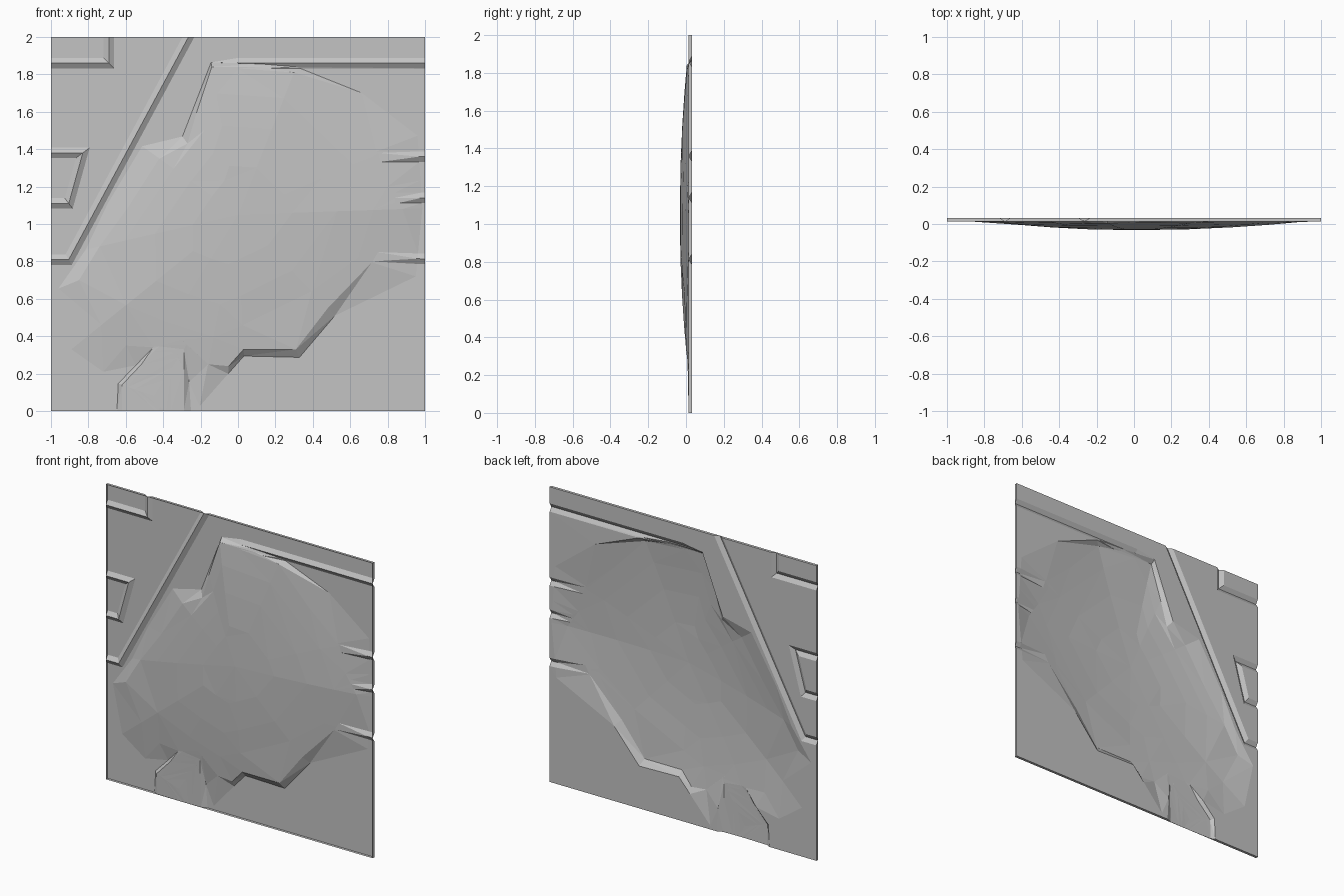
import bpy, bmesh, math
from mathutils import Vector
from mathutils.geometry import delaunay_2d_cdt

if "Cube" in bpy.data.objects:
    bpy.data.objects.remove(bpy.data.objects["Cube"])

BASE, CREST = 0.032, 0.014     # sheet level and raised seam level (y)
HALF = 0.028                   # half width of a seam

# raised seams: crest lines in (x, z)
SEAMS = [
    [(-1.1, 1.86), (-0.69, 1.86), (-0.69, 2.1)],
    [(-1.1, 1.38), (-0.83, 1.38), (-0.905, 1.11), (-1.1, 1.11)],
    [(-1.1, 0.81), (-0.905, 0.81), (-0.211, 2.1)],
    [(0.0, 1.86), (1.1, 1.86)],
    [(0.72, 1.36), (1.1, 1.36)],
    [(0.84, 1.14), (1.1, 1.14)],
    [(0.65, 0.825), (1.1, 0.81)],
]

# rock mounds: centre, top y, rim spokes (x, z, rim y, foot scale)
MOUNDS = [
    ((0.0, 1.05), -0.033, [
        (-0.14, 1.84, 0.004, 1.03), (0.12, 1.84, 0.010, 1.02), (0.30, 1.81, 0.005, 1.04),
        (0.53, 1.57, 0.008, 1.25), (0.75, 1.38, 0.014, 1.28), (0.80, 1.20, 0.008, 1.22),
        (0.88, 1.08, 0.010, 1.12), (0.72, 0.80, 0.010, 1.32), (0.48, 0.55, 0.003, 1.08),
        (0.31, 0.33, 0.001, 1.06), (0.03, 0.33, 0.001, 1.05), (-0.05, 0.24, 0.012, 1.05),
        (-0.16, 0.25, 0.010, 1.28), (-0.30, 0.38, 0.001, 1.10), (-0.44, 0.34, 0.008, 1.12),
        (-0.60, 0.35, 0.016, 1.20), (-0.73, 0.46, 0.008, 1.22), (-0.85, 0.70, 0.012, 1.13),
        (-0.74, 0.88, 0.012, 1.10), (-0.58, 1.10, 0.008, 1.20), (-0.42, 1.35, 0.005, 1.22),
        (-0.27, 1.43, 0.003, 1.10), (-0.22, 1.60, 0.003, 1.06)]),
    ((-0.45, 0.08), 0.012, [
        (-0.62, 0.14, 0.014, 1.12), (-0.45, 0.32, 0.008, 1.1), (-0.29, 0.33, 0.006, 1.1),
        (-0.29, 0.0, 0.016, 1.25), (-0.35, -0.1, 0.02, 1.2), (-0.62, -0.1, 0.02, 1.2)]),
]


def mound_y(p, mound):
    """Depth of a mound at p, blended between its two nearest spokes."""
    c, top, spokes = mound
    c = Vector(c)
    q = p - c
    if q.length < 1e-6:
        return top
    for i, s in enumerate(spokes):
        n = spokes[(i + 1) % len(spokes)]
        u, v = Vector(s[:2]) - c, Vector(n[:2]) - c
        det = u.x * v.y - u.y * v.x
        a = (q.x * v.y - q.y * v.x) / det
        b = (u.x * q.y - u.y * q.x) / det
        if a >= -1e-5 and b >= -1e-5:
            t = a + b
            w = b / t
            e = s[2] + (n[2] - s[2]) * w
            f = s[3] + (n[3] - s[3]) * w
            if t <= 1:
                return e + (top - e) * (1 - t * t)
            return e + (BASE - e) * min(1, (t - 1) / (f - 1))
    return BASE


def seam_y(p, line):
    """Depth of a raised seam at p."""
    d = 9.0
    for a, b in zip(line, line[1:]):
        a, b = Vector(a), Vector(b)
        k = max(0, min(1, (p - a).dot(b - a) / (b - a).length_squared))
        d = min(d, (p - a - (b - a) * k).length)
    return CREST + (BASE - CREST) * min(1, d / HALF)


def depth(p):
    return min([mound_y(p, m) for m in MOUNDS] + [seam_y(p, s) for s in SEAMS])


def offset(line, dist):
    """Mitred parallel copy of a line."""
    pts = [Vector(p) for p in line]
    out = []
    for i, p in enumerate(pts):
        d0 = (p - pts[i - 1]).normalized() if i else None
        d1 = (pts[i + 1] - p).normalized() if i + 1 < len(pts) else d0
        d0 = d0 or d1
        n0, n1 = Vector((-d0.y, d0.x)), Vector((-d1.y, d1.x))
        m = (n0 + n1).normalized()
        out.append(p + m * dist / m.dot(n0))
    return out


# crease lines that guide the facets
points, edges = [], []


def add_line(line, closed=False):
    first = len(points)
    points.extend(Vector(p) for p in line)
    last = len(points) - 1
    edges.extend((i, i + 1) for i in range(first, last))
    if closed:
        edges.append((last, first))


add_line([(-1.3, -0.3), (1.3, -0.3), (1.3, 2.3), (-1.3, 2.3)], True)
add_line([(-1, 0), (1, 0), (1, 2), (-1, 2)], True)
for seam in SEAMS:
    for dist in (-HALF, 0, HALF):
        add_line(offset(seam, dist))
for c, top, spokes in MOUNDS:
    c = Vector(c)
    points.append(c)
    for ring in ("foot", 1.0, 0.82, 0.6, 0.33):
        step = 1 if ring in ("foot", 1.0) else 2
        add_line([c + (Vector(s[:2]) - c) * (s[3] if ring == "foot" else ring)
                  for s in spokes[::step]], True)

verts2d, _, faces, *_ = delaunay_2d_cdt(points, edges, [], 0, 1e-5)

# faceted sheet
bm = bmesh.new()
bv = [bm.verts.new((p.x, depth(p), p.y)) for p in verts2d]
for f in faces:
    bm.faces.new([bv[i] for i in f])

# trim to the square
for co, no in (((1, 0, 0), (1, 0, 0)), ((-1, 0, 0), (-1, 0, 0)),
               ((0, 0, 0), (0, 0, -1)), ((0, 0, 2), (0, 0, 1))):
    bmesh.ops.bisect_plane(bm, geom=bm.verts[:] + bm.edges[:] + bm.faces[:], dist=1e-5,
                           plane_co=co, plane_no=no, clear_outer=True)

# shallow rim folded forward around the border
border = [e for e in bm.edges if e.is_boundary]
res = bmesh.ops.extrude_edge_only(bm, edges=border)
for g in res["geom"]:
    if isinstance(g, bmesh.types.BMVert):
        g.co.y = min(g.co.y, 0.0135)
bm.normal_update()
for g in res["geom"]:
    if isinstance(g, bmesh.types.BMFace):
        if g.normal.dot(g.calc_center_median() - Vector((0, 0, 1))) < 0:
            g.normal_flip()

mesh = bpy.data.meshes.new("rock_panel")
bm.to_mesh(mesh)
bm.free()
stone = bpy.data.materials.new("stone_grey")
stone.diffuse_color = (0.55, 0.55, 0.55, 1)
stone.use_nodes = True
stone.node_tree.nodes["Principled BSDF"].inputs["Base Color"].default_value = stone.diffuse_color
mesh.materials.append(stone)
panel = bpy.data.objects.new("rock_panel", mesh)
bpy.context.collection.objects.link(panel)
